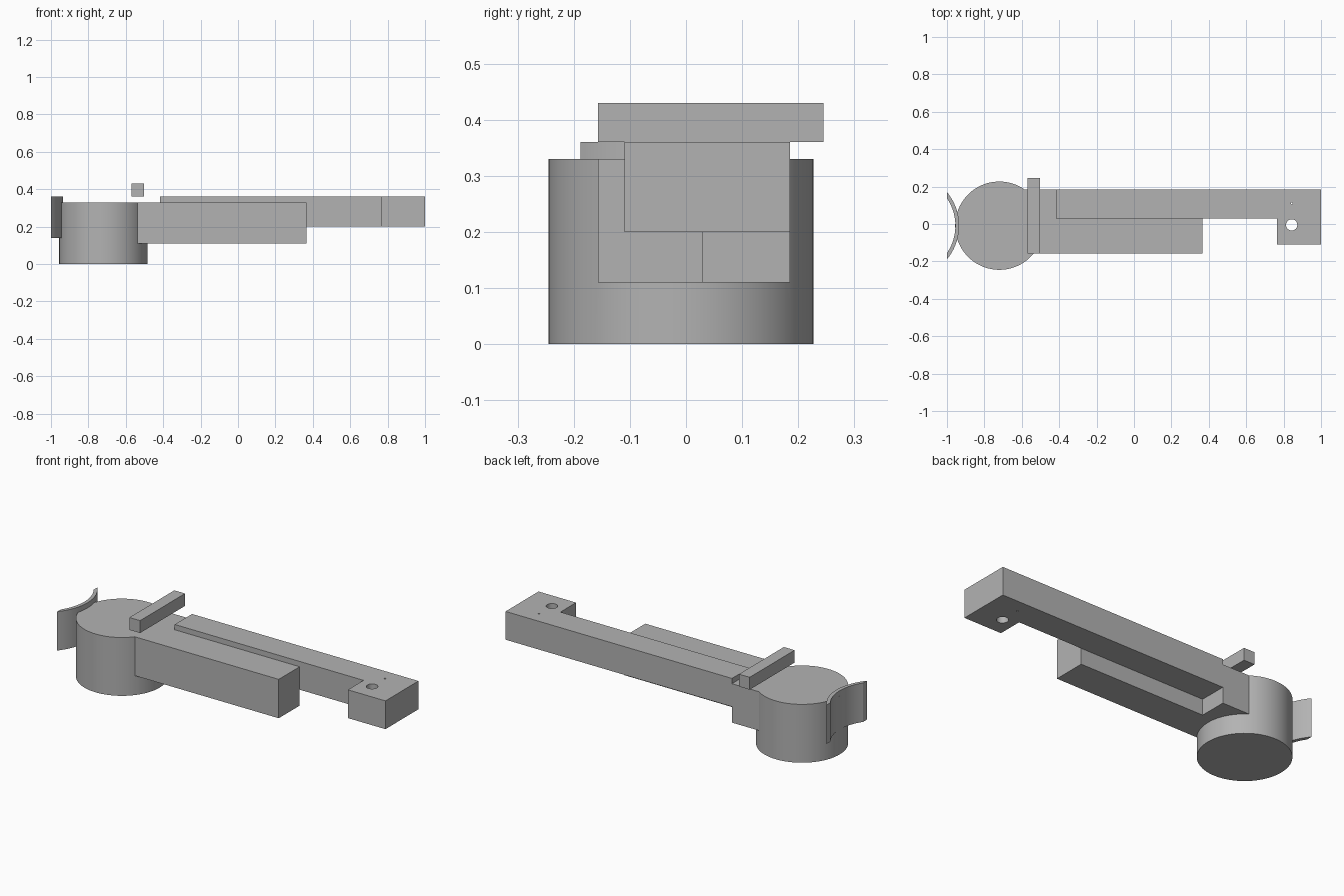
import bpy, bmesh, math

if "Cube" in bpy.data.objects:
    bpy.data.objects.remove(bpy.data.objects["Cube"], do_unlink=True)

grey = bpy.data.materials.new("plain grey")
grey.use_nodes = True
color = (0.45, 0.45, 0.45, 1)
grey.diffuse_color = color
grey.node_tree.nodes["Principled BSDF"].inputs["Base Color"].default_value = color


def prism(name, outline, z0, z1):
    """Extrude a flat outline (counter-clockwise) from z0 up to z1."""
    bm = bmesh.new()
    face = bm.faces.new([bm.verts.new((x, y, z0)) for x, y in outline])
    top = bmesh.ops.extrude_face_region(bm, geom=[face])["geom"]
    bmesh.ops.translate(bm, vec=(0, 0, z1 - z0),
                        verts=[v for v in top if isinstance(v, bmesh.types.BMVert)])
    bmesh.ops.recalc_face_normals(bm, faces=bm.faces[:])
    mesh = bpy.data.meshes.new(name)
    bm.to_mesh(mesh)
    bm.free()
    mesh.materials.append(grey)
    obj = bpy.data.objects.new(name, mesh)
    bpy.context.collection.objects.link(obj)
    return obj


def arc(cx, cy, r, a0, a1, n):
    return [(cx + r * math.cos(a0 + (a1 - a0) * i / n),
             cy + r * math.sin(a0 + (a1 - a0) * i / n)) for i in range(n + 1)]


def circle(cx, cy, r, n):
    return arc(cx, cy, r, 0, math.tau, n)[:-1]


def rect(x0, x1, y0, y1):
    return [(x0, y0), (x1, y0), (x1, y1), (x0, y1)]


def combine(obj, other, operation):
    """Apply a boolean and remove the helper."""
    mod = obj.modifiers.new("boolean", 'BOOLEAN')
    mod.operation, mod.solver, mod.object = operation, 'EXACT', other
    other.hide_render = True
    bpy.context.view_layer.objects.active = obj
    bpy.ops.object.modifier_apply(modifier=mod.name)
    bpy.data.objects.remove(other, do_unlink=True)


def smooth(obj):
    bpy.ops.object.select_all(action='DESELECT')
    obj.select_set(True)
    bpy.context.view_layer.objects.active = obj
    bpy.ops.object.shade_smooth_by_angle(angle=math.radians(30))


MID_Y = -0.009

# Round base with the stepped body joined to it
base = prism("round_base_and_body", circle(-0.72, MID_Y, 0.236, 96), 0, 0.33)
body = prism("body", [(-0.7, -0.157), (0.365, -0.157), (0.365, 0.03),
                      (-0.417, 0.03), (-0.417, 0.185), (-0.7, 0.185)], 0.11, 0.33)
combine(base, body, 'UNION')
smooth(base)

# Long arm with a foot at its end, drilled twice
arm = prism("long_arm", [(-0.417, 0.03), (0.765, 0.03), (0.765, -0.11),
                         (1, -0.11), (1, 0.185), (-0.417, 0.185)], 0.2, 0.36)
for y, r, n in ((-0.005, 0.03, 32), (0.11, 0.005, 12)):
    combine(arm, prism("drill", circle(0.843, y, r, n), 0.1, 0.5), 'DIFFERENCE')
smooth(arm)

# Cross bar above the body
prism("cross_bar", rect(-0.57, -0.503, -0.157, 0.245), 0.36, 0.43)

# Curved plate at the end, trimmed flat at x = -1
cx, outer, inner = -1.215, 0.28, 0.26
a, b = math.acos((-1 - cx) / outer), math.acos((-1 - cx) / inner)
plate = prism("curved_plate", arc(cx, MID_Y, outer, -a, a, 32)
              + arc(cx, MID_Y, inner, b, -b, 32), 0.14, 0.36)
smooth(plate)
